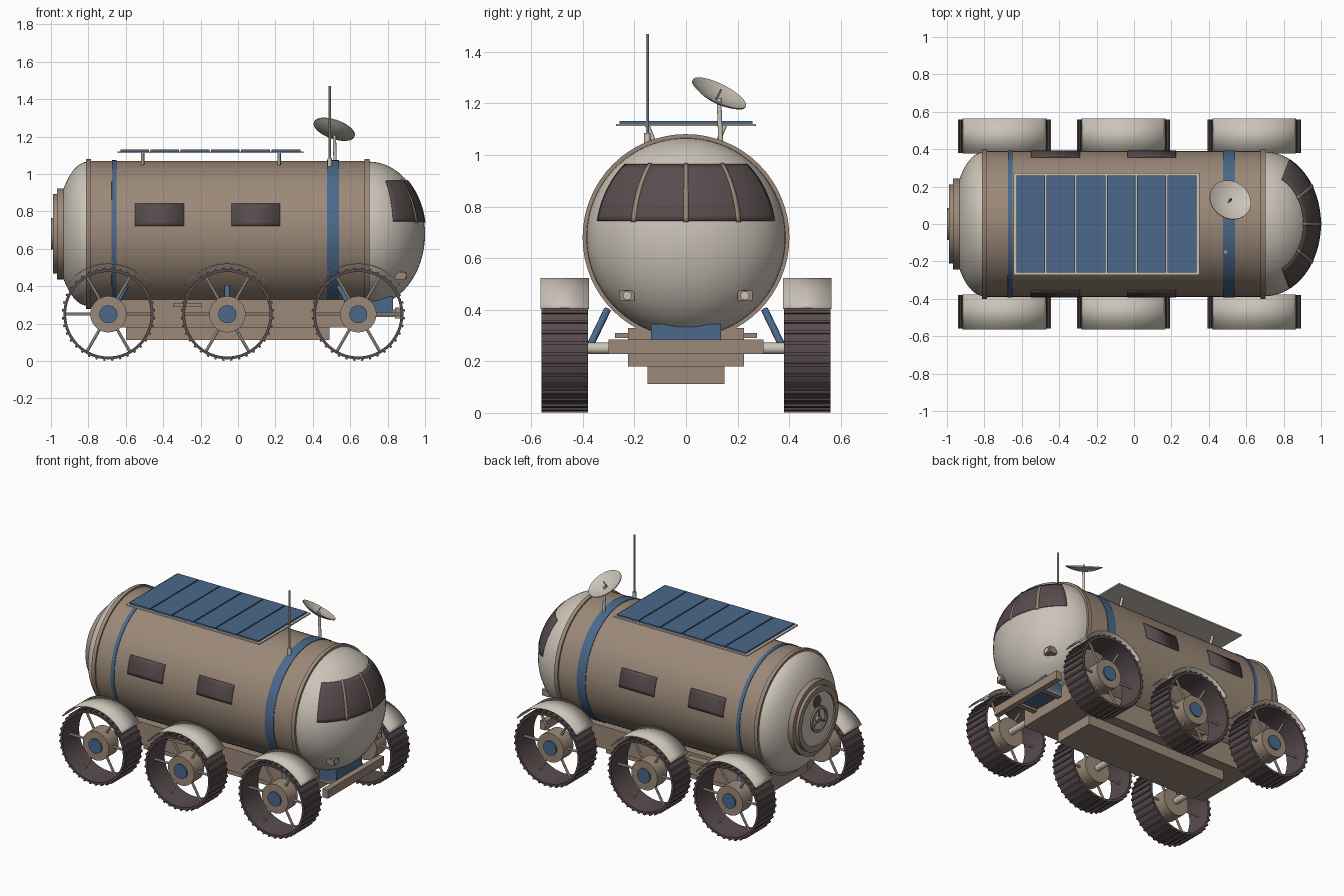
import bpy, bmesh, math
from mathutils import Vector, Matrix
from math import sin, cos, pi, sqrt, asin, radians

if "Cube" in bpy.data.objects:
    bpy.data.objects.remove(bpy.data.objects["Cube"])

def mat(name, c):
    m = bpy.data.materials.new(name)
    m.diffuse_color = (*c, 1)
    m.use_nodes = True
    m.node_tree.nodes["Principled BSDF"].inputs["Base Color"].default_value = m.diffuse_color
    return m

TAN = mat("tan hull", (0.33, 0.25, 0.19))
LIGHT = mat("pale shell", (0.60, 0.55, 0.48))
BLUE = mat("blue trim", (0.07, 0.14, 0.26))
DARK = mat("dark glass and rubber", (0.10, 0.072, 0.075))
HZ, HR = 0.68, 0.39          # hull axis height and radius

def finish(name, bm, m, smooth=True):
    bmesh.ops.recalc_face_normals(bm, faces=bm.faces)
    me = bpy.data.meshes.new(name)
    bm.to_mesh(me)
    bm.free()
    me.materials.append(m)
    ob = bpy.data.objects.new(name, me)
    bpy.context.collection.objects.link(ob)
    if smooth:
        bpy.ops.object.select_all(action='DESELECT')
        ob.select_set(True)
        bpy.context.view_layer.objects.active = ob
        bpy.ops.object.shade_smooth_by_angle(angle=radians(35))
    return ob

def box(name, x, y, z, m):
    """Box from (min, max) ranges."""
    bm = bmesh.new()
    bmesh.ops.create_cube(bm, size=1)
    for v in bm.verts:
        v.co = Vector([(r[0] + r[1]) / 2 + c * (r[1] - r[0]) for r, c in zip((x, y, z), v.co)])
    return finish(name, bm, m, False)

def rod(name, a, b, r, m, segs=12):
    bm = bmesh.new()
    a, b = Vector(a), Vector(b)
    d = b - a
    M = Matrix.Translation((a + b) / 2) @ d.to_track_quat('Z', 'Y').to_matrix().to_4x4()
    bmesh.ops.create_cone(bm, cap_ends=True, segments=segs, radius1=r, radius2=r, depth=d.length, matrix=M)
    return finish(name, bm, m)

def lathe(name, prof, m, origin, axis, segs=64, closed=False):
    """Revolve (along, radius) points about an axis through origin."""
    bm = bmesh.new()
    Q = Matrix.Translation(origin) @ Vector(axis).to_track_quat('Z', 'Y').to_matrix().to_4x4()
    rings = [[bm.verts.new(Q @ Vector((r * cos(2*pi*i/segs), r * sin(2*pi*i/segs), h)))
              for i in range(segs)] for h, r in prof]
    pairs = list(zip(rings, rings[1:])) + ([(rings[-1], rings[0])] if closed else [])
    for p, q in pairs:
        for i in range(segs):
            j = (i + 1) % segs
            bm.faces.new((p[i], p[j], q[j], q[i]))
    if not closed:
        bm.faces.new(rings[0])
        bm.faces.new(rings[-1])
    return finish(name, bm, m)

def patch(name, f, u, v, nu, nv, m, thick=0.006):
    """Thin curved plate: surface f(u, v), thickened."""
    bm = bmesh.new()
    g = [[bm.verts.new(f(u[0] + (u[1]-u[0])*i/nu, v[0] + (v[1]-v[0])*j/nv))
          for j in range(nv + 1)] for i in range(nu + 1)]
    for i in range(nu):
        for j in range(nv):
            bm.faces.new((g[i][j], g[i+1][j], g[i+1][j+1], g[i][j+1]))
    ob = finish(name, bm, m)
    s = ob.modifiers.new("thickness", 'SOLIDIFY')
    s.thickness, s.offset = thick, 0
    return ob

def xring(name, x0, x1, r, m, inner=0.3):
    lathe(name, [(x0, inner), (x0, r), (x1, r), (x1, inner)], m, (0, 0, HZ), (1, 0, 0), closed=True)

# Hull, flanges and painted bands
lathe("hull", [(-0.8, HR), (0.7, HR)], TAN, (0, 0, HZ), (1, 0, 0), 96)
for i, x in enumerate((-0.80, 0.69)):
    xring(f"hull_flange_{i}", x - 0.013, x + 0.013, 0.401, TAN)
xring("rear_band", -0.675, -0.65, 0.394, BLUE)
xring("front_band", 0.475, 0.54, 0.394, BLUE)

# End domes
N = 16
lathe("front_dome", [(0.7 + 0.3*sin(t), 0.386*cos(t)) for t in [i/N*pi/2*0.995 for i in range(N+1)]],
      LIGHT, (0, 0, HZ), (1, 0, 0), 96)
lathe("rear_dome", [(-0.8 - 0.17*sin(t), 0.386*cos(t)) for t in [i/N*1.1 for i in range(N+1)]],
      LIGHT, (0, 0, HZ), (1, 0, 0), 96)

# Windscreen and its ribs, following the dome
def dome(k):
    def f(a, z):
        r = sqrt(0.386**2 - (z - HZ)**2)
        return Vector((0.7 + k*r*cos(a)*0.3/0.386, k*r*sin(a), HZ + k*(z - HZ)))
    return f
A = radians(64)
patch("windscreen", dome(1.003), (-A, A), (0.745, 0.962), 32, 10, DARK, 0.005)
for i in (-1, 0, 1):
    a = i * A / 2
    patch(f"windscreen_rib_{i+1}", dome(1.006), (a - 0.025, a + 0.025), (0.74, 0.965), 2, 10, TAN, 0.009)

# Rear hatch with handwheel and porthole
lathe("hatch_frame", [(-0.90, 0.243), (-0.968, 0.243), (-0.968, 0.20), (-0.90, 0.20)], TAN,
      (0, 0, HZ), (1, 0, 0), closed=True)
xring("hatch_rim", -0.988, -0.93, 0.212, TAN, 0.175)
lathe("hatch_door", [(-0.92, 0.18), (-0.978, 0.18)], LIGHT, (0, 0, HZ), (1, 0, 0))
xring("hatch_handwheel", -1.0, -0.988, 0.085, TAN, 0.068)
rod("handwheel_spindle", (-0.97, 0, HZ), (-0.998, 0, HZ), 0.02, TAN)
for i in range(3):
    a = pi/2 + i*2*pi/3
    rod(f"handwheel_spoke_{i}", (-0.994, 0, HZ), (-0.994, 0.075*cos(a), HZ + 0.075*sin(a)), 0.005, TAN, 8)
rod("hatch_porthole", (-0.97, 0, HZ + 0.115), (-0.982, 0, HZ + 0.115), 0.04, DARK, 24)

# Chassis, nose block and bumper
box("chassis", (-0.75, 0.70), (-0.225, 0.225), (0.18, 0.33), TAN)
box("belly_pan", (-0.6, 0.49), (-0.15, 0.15), (0.112, 0.18), TAN)
box("nose_block", (0.62, 0.83), (-0.135, 0.135), (0.25, 0.345), BLUE)
box("bumper", (0.84, 0.88), (-0.30, 0.30), (0.228, 0.285), TAN)
for s in (-1, 1):
    box(f"bumper_arm_{s}", (0.66, 0.85), sorted((s*0.10, s*0.135)), (0.235, 0.275), TAN)

# Rooftop solar array
box("solar_frame", (-0.645, 0.35), (-0.272, 0.272), (1.112, 1.121), LIGHT)
edges = [-0.632, -0.473, -0.312, -0.149, 0.012, 0.174, 0.338]
for i, (a, b) in enumerate(zip(edges, edges[1:])):
    box(f"solar_cell_{i}", (a + 0.004, b - 0.004), (-0.258, 0.258), (1.12, 1.131), BLUE)
for x in (-0.51, 0.22):
    for s in (-1, 1):
        rod("solar_post", (x, s*0.12, 1.04), (x, s*0.15, 1.115), 0.009, LIGHT)

# Whip antenna and dish
rod("antenna", (0.49, -0.15, 1.03), (0.49, -0.15, 1.47), 0.006, LIGHT, 8)
rod("antenna_base", (0.49, -0.15, 1.03), (0.49, -0.15, 1.085), 0.012, LIGHT)
rod("dish_mast", (0.52, 0.135, 1.03), (0.515, 0.128, 1.22), 0.009, LIGHT)
n = Vector((0.30, 0.43, 0.85)).normalized()
c = Vector((0.505, 0.115, 1.212))
rs = [0.115*i/8 for i in range(9)]
rs[0] = 0.001
lathe("dish", [(2.2*r*r, r) for r in rs] + [(2.2*r*r + 0.005, r) for r in reversed(rs)], LIGHT, c, n, 40)
rod("dish_feed", c, c + n*0.05, 0.004, LIGHT, 8)

# Side windows, steps and headlights, both sides
for s in (-1, 1):
    def side(x, z, s=s):
        a = asin((z - HZ)/0.392)
        return Vector((x, s*0.392*cos(a), z))
    for i, x in enumerate((-0.55, -0.035)):
        patch(f"side_window_{i}_{s}", side, (x, x + 0.26), (0.722, 0.84), 1, 6, DARK)
    box(f"side_step_{s}", (-0.345, -0.195), sorted((s*0.22, s*0.275)), (0.29, 0.31), TAN)
    box(f"headlight_{s}", (0.84, 0.895), sorted((s*0.20, s*0.257)), (0.435, 0.475), TAN)
    rod(f"headlight_lens_{s}", (0.89, s*0.228, 0.455), (0.901, s*0.228, 0.455), 0.017, LIGHT, 16)

# Six wheels with hub, spokes, fender, axle and strut
WZ, Y0, Y1 = 0.25, 0.38, 0.56
for k, (wx, lean) in enumerate(((-0.693, 0.095), (-0.057, 0), (0.643, -0.105))):
    for s in (-1, 1):
        tag = f"{k}_{'right' if s > 0 else 'left'}"
        o, ax = (wx, 0, WZ), (0, s, 0)
        lathe(f"tyre_{tag}", [(Y0, 0.226), (Y0, 0.241), (Y1, 0.241), (Y1, 0.226)], DARK, o, ax, 72, True)
        bm = bmesh.new()
        for i in range(36):
            M = (Matrix.Translation((wx, s*(Y0 + Y1)/2, WZ)) @ Matrix.Rotation(2*pi*(i + 0.5)/36, 4, 'Y')
                 @ Matrix.Translation((0, 0, 0.243)) @ Matrix.Diagonal((0.012, 0.18, 0.013, 1)))
            bmesh.ops.create_cube(bm, size=1, matrix=M)
        finish(f"tread_bars_{tag}", bm, DARK, False)
        rod(f"hub_{tag}", (wx, s*0.42, WZ), (wx, s*0.525, WZ), 0.097, TAN, 40)
        rod(f"hub_cap_{tag}", (wx, s*0.52, WZ), (wx, s*0.535, WZ), 0.048, BLUE, 32)
        for i in range(6):
            a = i*pi/3
            rod(f"spoke_{tag}_{i}", (wx + 0.08*cos(a), s*0.475, WZ + 0.08*sin(a)),
                (wx + 0.232*cos(a), s*0.475, WZ + 0.232*sin(a)), 0.008, LIGHT, 8)
        patch(f"fender_{tag}", lambda a, y: Vector((wx + 0.271*cos(a), s*y, WZ + 0.271*sin(a))),
              (radians(35), radians(145)), (Y0 - 0.003, Y1 + 0.005), 24, 1, LIGHT)
        rod(f"axle_{tag}", (wx, s*0.2, WZ), (wx, s*0.43, WZ), 0.022, LIGHT, 20)
        rod(f"strut_{tag}", (wx + lean, s*0.305, 0.40), (wx + lean*0.25, s*0.37, 0.265), 0.014, BLUE)
